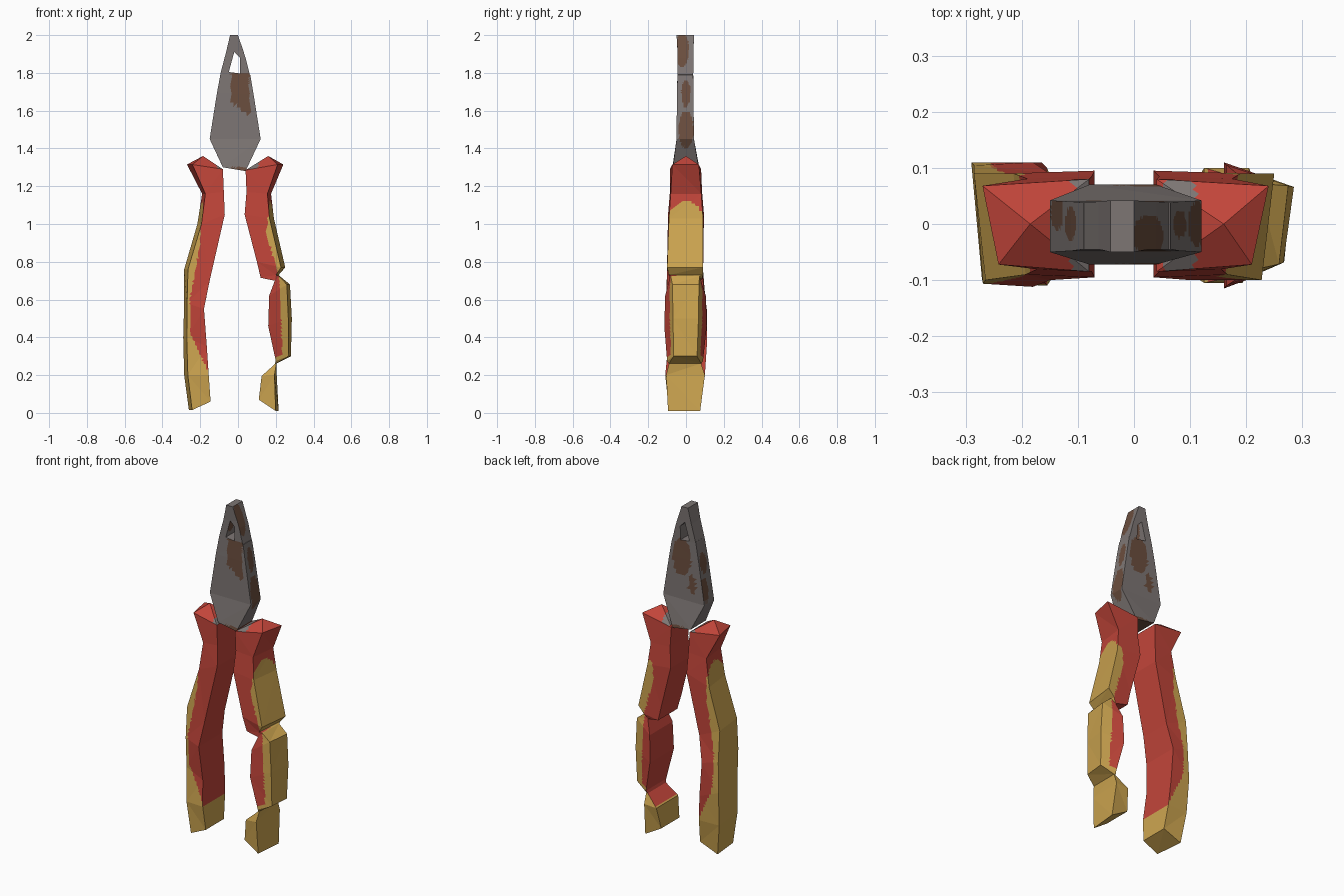
import bpy, bmesh

cube = bpy.data.objects.get("Cube")
if cube:
    bpy.data.objects.remove(cube)


def material(name, rgb):
    m = bpy.data.materials.new(name)
    m.use_nodes = True
    m.diffuse_color = (*rgb, 1)
    bsdf = m.node_tree.nodes["Principled BSDF"]
    bsdf.inputs["Base Color"].default_value = (*rgb, 1)
    bsdf.inputs["Roughness"].default_value = 0.8
    return m


RED, YELLOW, STEEL, RUST = range(4)
materials = [material("grip red", (0.54, 0.06, 0.042)),
             material("grip yellow", (0.61, 0.375, 0.08)),
             material("steel grey", (0.205, 0.18, 0.174)),
             material("rust brown", (0.147, 0.076, 0.048))]


def loft(name, sections, paint, skew=0.0, peak=None):
    """Loft four-cornered sections (outer x, z, inner x, z, front y, back y, outer taper)."""
    bm = bmesh.new()
    rings = []
    for xo, zo, xi, zi, yf, yb, t in sections:
        corners = [(xo + skew * (xi - xo), yf * t, zo), (xo, yb * t, zo),
                   (xi, yb, zi), (xi, yf, zi)]
        rings.append([bm.verts.new(c) for c in corners])
    for a, b in zip(rings, rings[1:]):
        for i in range(4):
            j = (i + 1) % 4
            bm.faces.new((a[i], a[j], b[j], b[i]))
    bm.faces.new(rings[-1])
    if peak:
        tip = bm.verts.new(peak)
        for i in range(4):
            bm.faces.new((rings[0][i], rings[0][(i + 1) % 4], tip))
    else:
        bm.faces.new(rings[0])
    bmesh.ops.recalc_face_normals(bm, faces=bm.faces)
    # Flat facets, split finely so that the paint edge can cross them
    bmesh.ops.triangulate(bm, faces=bm.faces)
    bmesh.ops.subdivide_edges(bm, edges=bm.edges, cuts=9, use_grid_fill=True)
    bm.normal_update()
    for f in bm.faces:
        f.material_index = paint(f.calc_center_median(), f.normal)
    mesh = bpy.data.meshes.new(name)
    bm.to_mesh(mesh)
    bm.free()
    for m in materials:
        mesh.materials.append(m)
    ob = bpy.data.objects.new(name, mesh)
    bpy.context.collection.objects.link(ob)
    return ob


def interpolate(points, z):
    for (z0, u0), (z1, u1) in zip(points, points[1:]):
        if z0 >= z >= z1:
            return u0 + (u1 - u0) * (z0 - z) / (z0 - z1)
    return points[-1][1]


def grip_paint(side, border):
    """Yellow along the outside and the foot, red elsewhere, bare metal by the pivot."""
    def paint(c, n):
        u, out = c.x * side, n.x * side
        if c.z > 1.29 and u < 0.11 and n.z > 0.3:
            return STEEL
        if c.z > 1.12 - 8 * c.y ** 2:
            return RED
        if out > 0.6:
            return YELLOW
        if out < -0.6:
            return YELLOW if c.z < 0.2 else RED
        return YELLOW if u > interpolate(border, c.z) else RED
    return paint


def inside(a, b, blobs):
    return any(((a - p) / r) ** 2 + ((b - q) / s) ** 2 < 1 for p, q, r, s in blobs)


def head_paint(c, n):
    if c.z < 1.3:
        rusty = True
    elif n.x > 0.6:
        rusty = inside(c.y, c.z, [(-0.02, 1.92, 0.035, 0.09), (0, 1.69, 0.025, 0.07),
                                  (0, 1.5, 0.04, 0.1)])
    elif n.x < -0.6:
        rusty = inside(c.y, c.z, [(0, 1.68, 0.03, 0.06), (0.02, 1.53, 0.03, 0.07)])
    elif n.y < -0.5:
        rusty = 1.62 - 0.7 * c.x < c.z < 1.8 and -0.035 < c.x < 0.06
    else:
        rusty = n.y > 0.5 and inside(c.x, c.z, [(0, 1.7, 0.06, 0.11),
                                                (-0.07, 1.55, 0.025, 0.06)])
    return RUST if rusty else STEEL


# Whole grip
loft("right_grip", [
    (-.27, 1.315, -.08, 1.29, -.085, .08, .85),
    (-.19, 1.16, -.075, 1.17, -.085, .085, .95),
    (-.215, 1.0, -.07, 1.05, -.095, .095, .95),
    (-.285, .76, -.15, .7, -.1, .09, 1),
    (-.285, .58, -.18, .55, -.112, .11, .95),
    (-.29, .4, -.165, .35, -.095, .11, 1),
    (-.285, .2, -.155, .2, -.11, .1, .95),
    (-.26, .015, -.145, .06, -.095, .075, 1),
], grip_paint(-1, [(1.12, .19), (.9, .2), (.6, .255), (.42, .25), (.2, .15), (0, 0)]),
    skew=0.15, peak=(-.185, 0, 1.36))

# Broken grip, pinched above and below its middle
loft("left_grip", [
    (.24, 1.315, .04, 1.285, -.085, .08, .85),
    (.175, 1.16, .045, 1.17, -.085, .085, .95),
    (.19, 1.03, .035, 1.05, -.095, .095, .95),
    (.25, .77, .1, .8, -.1, .09, 1),
    (.215, .73, .12, .715, -.09, .09, 1),
    (.22, .725, .195, .7, -.09, .08, .9),
    (.275, .68, .165, .62, -.11, .105, .65),
    (.285, .5, .16, .46, -.115, .11, .6),
    (.28, .3, .2, .275, -.1, .09, .65),
    (.205, .262, .195, .258, -.09, .08, 1),
    (.205, .2, .125, .195, -.105, .1, 1),
    (.215, .01, .11, .07, -.095, .075, 1),
], grip_paint(1, [(1.12, .17), (.95, .15), (.78, .2), (.7, .22), (.3, .235), (.27, 0), (0, 0)]),
    skew=0.15, peak=(.16, 0, 1.36))

# Steel head, thicker at the pivot, with two jaws that meet at the tip
loft("head", [
    (-.08, 1.3, .04, 1.28, -.072, .07, 1),
    (-.15, 1.45, .12, 1.45, -.05, .042, 1),
    (-.112, 1.69, .082, 1.69, -.048, .04, 1),
    (-.09, 1.81, .065, 1.79, -.045, .038, 1),
], head_paint)
loft("right_jaw", [
    (-.092, 1.8, -.05, 1.8, -.045, .038, 1),
    (-.063, 1.91, -.02, 1.91, -.045, .04, 1),
    (-.042, 2.0, -.02, 2.0, -.05, .042, 1),
], head_paint)
loft("left_jaw", [
    (.065, 1.78, .01, 1.78, -.045, .038, 1),
    (.04, 1.88, .01, 1.88, -.045, .04, 1),
    (.027, 1.92, -.02, 1.91, -.045, .04, 1),
    (0, 2.0, -.02, 2.0, -.05, .042, 1),
], head_paint)
